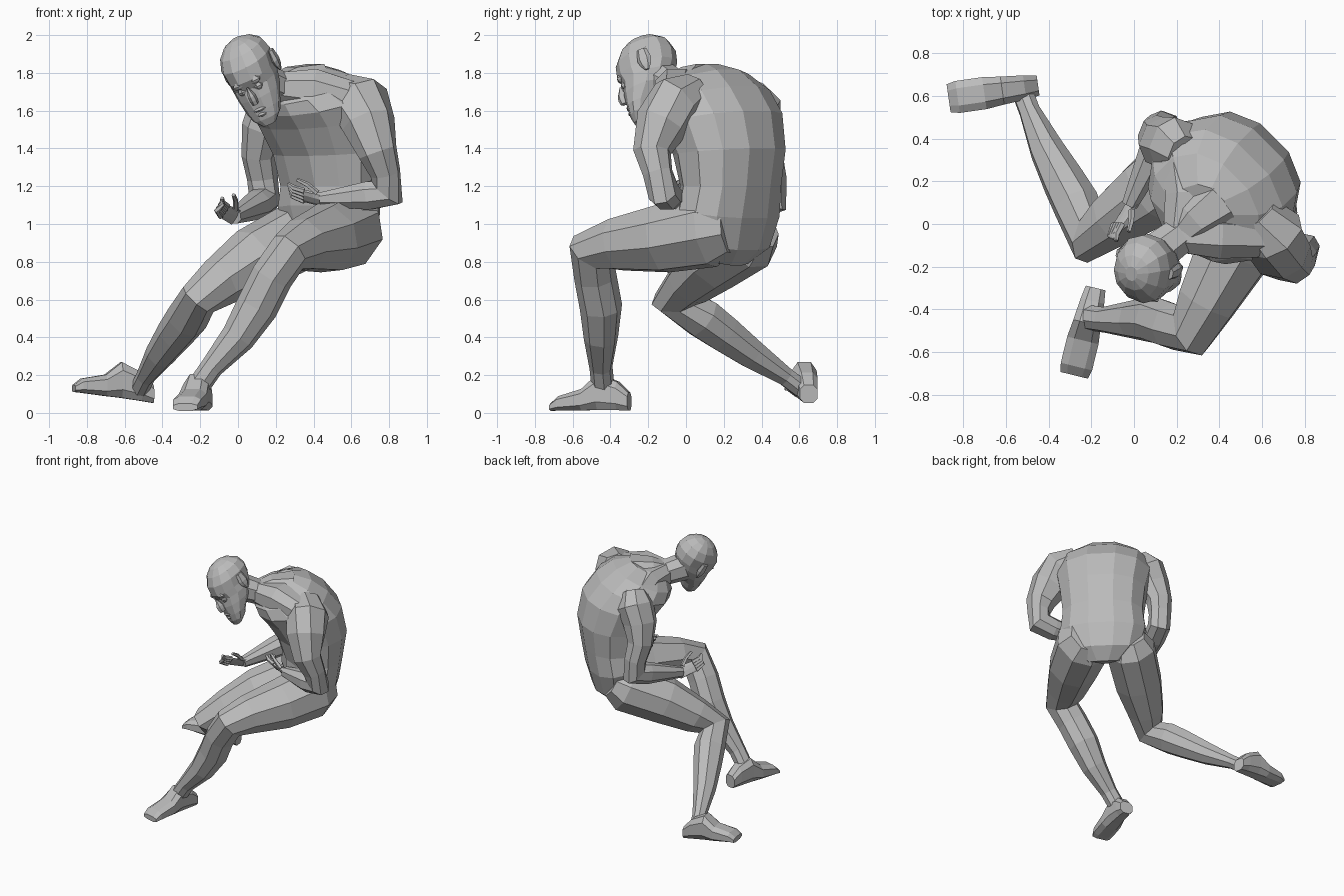
import bpy, bmesh, math
from mathutils import Vector

if "Cube" in bpy.data.objects:
    bpy.data.objects.remove(bpy.data.objects["Cube"])

grey = bpy.data.materials.new("plain_grey")
grey.use_nodes = True
colour = (.5, .5, .5, 1)
grey.diffuse_color = colour
grey.node_tree.nodes["Principled BSDF"].inputs["Base Color"].default_value = colour


def loft(name, rings):
    """Skin a list of equal rings and close both ends."""
    bm = bmesh.new()
    loops = [[bm.verts.new(p) for p in ring] for ring in rings]
    for a, b in zip(loops, loops[1:]):
        for i in range(len(a)):
            bm.faces.new((a[i - 1], a[i], b[i], b[i - 1]))
    bm.faces.new(loops[0])
    bm.faces.new(loops[-1])
    bmesh.ops.recalc_face_normals(bm, faces=bm.faces)
    mesh = bpy.data.meshes.new(name)
    bm.to_mesh(mesh)
    bm.free()
    mesh.materials.append(grey)
    obj = bpy.data.objects.new(name, mesh)
    bpy.context.collection.objects.link(obj)


def oval(centre, a, b, sides=8, power=.9):
    """Rounded section spanned by the half axes a and b."""
    def bulge(v):
        return math.copysign(abs(v) ** power, v)
    turns = [math.tau * (i + .5) / sides for i in range(sides)]
    return [centre + a * bulge(math.cos(t)) + b * bulge(math.sin(t)) for t in turns]


def limb(name, points, ref, sides=8, miter=.3):
    """Tube through (x, y, z, radius), widened at sharp bends; ref is the bend axis."""
    spots = [Vector(p[:3]) for p in points]
    rings = []
    for i, (x, y, z, radius) in enumerate(points):
        before = (spots[i] - spots[max(i - 1, 0)]).normalized()
        after = (spots[min(i + 1, len(spots) - 1)] - spots[i]).normalized()
        along = before + after
        side = along.cross(Vector(ref)).normalized()
        up = side.cross(along).normalized()
        bent = before.length * after.length * (1 - before.dot(after))
        rings.append(oval(spots[i], side * radius * (1 + miter * bent), up * radius, sides))
    loft(name, rings)


UP = Vector((0, 0, 1))
LEFT = Vector((1, -1, 0)).normalized()
BACK = Vector((1, 1, 0)).normalized()
SPINE = LEFT * .18

# Torso: turned diagonally, each section runs from a front to a back point
torso = [  # front depth, front height, back depth, back height, half width
    (.4, .85, .56, .78, .14), (.33, .97, .65, .86, .27),
    (.3, 1.1, .7, 1.03, .32), (.3, 1.2, .73, 1.2, .3),
    (.25, 1.36, .76, 1.4, .32), (.16, 1.5, .72, 1.6, .35),
    (.1, 1.57, .62, 1.73, .35), (.08, 1.63, .5, 1.82, .28), (.1, 1.7, .38, 1.85, .14)]
rings = []
for front_depth, front_height, back_depth, back_height, width in torso:
    front = SPINE + BACK * front_depth + UP * front_height
    back = SPINE + BACK * back_depth + UP * back_height
    rings.append(oval((front + back) / 2, LEFT * width, (back - front) / 2, 12))
loft("torso", rings)

# Neck and the muscles sloping to the shoulders
collar = (.22, -.05, 1.72, .09)
limb("neck", [(.1, -.14, 1.77, .1), collar, (.28, .01, 1.72, .12), (.4, .1, 1.7, .16)], UP)
limb("left_trapezius", [collar, (.4, -.05, 1.71, .12), (.64, -.06, 1.65, .1)], UP)
limb("right_trapezius", [collar, (.25, .13, 1.7, .11), (.22, .35, 1.64, .1)], UP)

# Arms, each one sleeve from shoulder to wrist
limb("left_arm", [(.57, .05, 1.69, .11), (.65, -.05, 1.64, .15), (.69, -.13, 1.53, .14),
                  (.74, -.18, 1.38, .1), (.78, -.15, 1.27, .08), (.79, -.12, 1.17, .08),
                  (.69, -.1, 1.15, .08), (.44, -.03, 1.13, .04)], (.2, 1, 0))
limb("right_arm", [(.24, .33, 1.7, .09), (.19, .37, 1.62, .13), (.14, .38, 1.5, .12),
                   (.11, .42, 1.36, .09), (.13, .45, 1.24, .08), (.14, .45, 1.13, .08),
                   (.1, .35, 1.1, .08), (-.02, .09, 1.04, .04)], (1, -.4, 0))


def hand(side, wrist, reach, spread, curl):
    """Palm, four bent fingers and a thumb."""
    wrist, reach, spread, curl = [Vector(v) for v in (wrist, reach, spread, curl)]
    loft(side + "_palm", [oval(wrist + reach * t, spread, curl * (.7 - t / 3)) for t in (-.2, .5, 1)])

    def finger(label, base, middle, tip):
        path = [(*base, .016), (*middle, .014), (*tip, .01)]
        limb(f"{side}_{label}", path, spread, sides=5)

    for i, label in enumerate(("index_finger", "middle_finger", "ring_finger", "little_finger")):
        base = wrist + reach + spread * (.9 - .6 * i)
        bend = curl * (2 + i) / 4
        finger(label, base - reach / 9, base + reach * .4 + bend * .4,
               base + reach * (.6 - i / 9) + bend * 1.5)
    thumb = wrist + spread
    finger("thumb", thumb + reach / 5, thumb + reach * .6 + spread * .6 + curl * .6,
           thumb + reach + spread * .5 + curl * 1.3)


hand("left", (.44, -.03, 1.13), (-.1, .01, .02), (0, -.03, .03), (-.02, .03, .03))
hand("right", (-.02, .08, 1.04), (-.06, -.09, .03), (.02, 0, .03), (.02, -.02, .03))

# Legs, each one sleeve bent at the knee
BEND = (.7, -.25, -.6)
limb("left_leg", [(.62, .23, .98, .14), (.58, .12, .97, .2), (.47, -.13, .92, .18),
                  (.34, -.37, .89, .14), (.27, -.5, .85, .11), (.18, -.48, .72, .11),
                  (.1, -.45, .56, .11), (0, -.45, .4, .09), (-.14, -.45, .24, .06),
                  (-.21, -.44, .14, .06)], BEND)
limb("right_leg", [(.38, .39, .98, .12), (.31, .33, .93, .18), (.08, .15, .81, .17),
                   (-.1, .02, .69, .13), (-.21, -.06, .6, .1), (-.27, .09, .5, .11),
                   (-.33, .2, .42, .1), (-.41, .35, .31, .08), (-.49, .53, .19, .05),
                   (-.52, .61, .13, .05)], BEND)


def foot(name, heel, toe):
    """Wide toes and a high instep above a straight sole."""
    heel, toe = Vector(heel), Vector(toe)
    across = (toe - heel).cross(UP).normalized()
    loft(name, [oval(heel.lerp(toe, t) + UP * h, across * w, UP * h, power=.7)
                for t, w, h in ((0, .05, .05), (.15, .06, .08), (.4, .07, .1),
                                (.6, .08, .06), (.9, .08, .04), (1, .07, .02))])


foot("left_foot", (-.18, -.3, .01), (-.28, -.71, .01))
foot("right_foot", (-.45, .65, .05), (-.87, .59, .11))

# Head: bowed and rolled, built in its own directions
CENTRE = Vector((.07, -.2, 1.81))
CROWN = Vector((-.45, -.25, .86)).normalized()
SIDE = CROWN.cross(Vector((-.2, -.9, -.37))).normalized()
FACE = SIDE.cross(CROWN)


def at(side, face, crown):
    return CENTRE + SIDE * side + FACE * face + CROWN * crown


skull = [  # height, face depth, nape depth, half width
    (-.27, .15, .09, .04), (-.23, .16, .04, .08), (-.18, .16, 0, .1),
    (-.11, .16, -.09, .12), (-.05, .15, -.13, .13), (0, .17, -.16, .13),
    (.07, .16, -.17, .14), (.13, .12, -.15, .12), (.17, .07, -.1, .08), (.19, .02, -.05, .03)]
loft("head", [oval(at(0, (f + b) / 2, h), SIDE * w, FACE * (f - b) / 2, 12)
              for h, f, b, w in skull])


def feature(name, side, face, crown, wide, deep, tall, slope=0):
    """Small pad on the head, thickest in the middle; slope widens its base."""
    loft(name, [oval(at(side, face, crown + tall * t), SIDE * wide * (1 - t * t / 2 - slope * t),
                     FACE * deep * (1 - t * t / 2 - slope * t), 6) for t in (-1, -.5, 0, 1)])


feature("nose", 0, .17, -.08, .02, .03, .05, slope=.3)
feature("upper_lip", 0, .15, -.17, .04, .02, .01)
feature("lower_lip", 0, .15, -.2, .03, .02, .01)
for label, m in (("left", 1), ("right", -1)):
    feature(label + "_eyelid", m * .045, .135, -.05, .03, .02, .02)
    feature(label + "_brow", m * .045, .145, -.01, .04, .02, .02)
    feature(label + "_ear", m * .14, -.03, 0, .02, .04, .06, slope=-.2)
